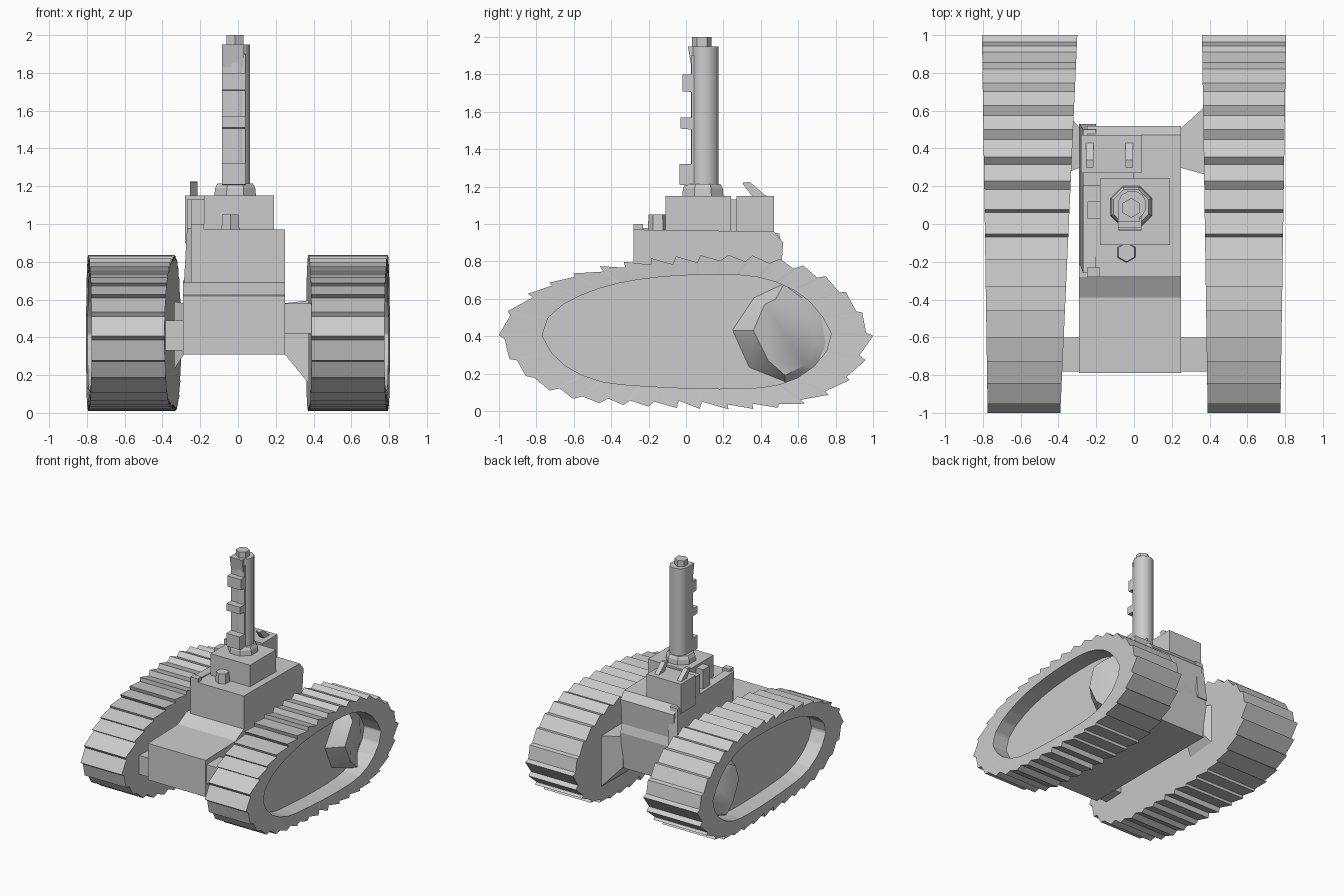
import bpy, bmesh, math, random
from mathutils import Vector

random.seed(4)
cube = bpy.data.objects.get("Cube")
if cube:
    bpy.data.objects.remove(cube)

grey = bpy.data.materials.new("plain_grey")
grey.use_nodes = True
grey.diffuse_color = (0.6, 0.6, 0.6, 1)
grey.node_tree.nodes["Principled BSDF"].inputs["Base Color"].default_value = (0.6, 0.6, 0.6, 1)


def finish(name, bm, smooth=0):
    bmesh.ops.recalc_face_normals(bm, faces=bm.faces)
    mesh = bpy.data.meshes.new(name)
    bm.to_mesh(mesh)
    bm.free()
    mesh.materials.append(grey)
    obj = bpy.data.objects.new(name, mesh)
    bpy.context.collection.objects.link(obj)
    if smooth:
        bpy.ops.object.select_all(action='DESELECT')
        obj.select_set(True)
        bpy.context.view_layer.objects.active = obj
        bpy.ops.object.shade_smooth_by_angle(angle=math.radians(smooth))
    return obj


def loft(name, rings, smooth=0):
    """Join equal-length rings of points and cap both ends."""
    bm = bmesh.new()
    loops = [[bm.verts.new(p) for p in ring] for ring in rings]
    for a, b in zip(loops, loops[1:]):
        for i in range(len(a)):
            j = (i + 1) % len(a)
            bm.faces.new((a[i], a[j], b[j], b[i]))
    bm.faces.new(loops[0])
    bm.faces.new(loops[-1])
    return finish(name, bm, smooth)


def box(name, x, y, z):
    rect = [(x[0], y[0]), (x[1], y[0]), (x[1], y[1]), (x[0], y[1])]
    return loft(name, [[(*p, h) for p in rect] for h in z])


def prism(name, x, profile):
    """Extrude a y-z profile across x."""
    return loft(name, [[(h, *p) for p in profile] for h in x])


def turned(name, cx, cy, steps, sides, smooth=0):
    """Stack of regular polygons given as (radius, height)."""
    angles = [2 * math.pi * (i + 0.5) / sides for i in range(sides)]
    return loft(name, [[(cx + r * math.cos(a), cy + r * math.sin(a), z) for a in angles]
                       for r, z in steps], smooth)


# Track outline: closed curve through a few points, resampled evenly
control = [Vector(p) for p in (
    (-1, .39), (-.91, .58), (-.62, .73), (-.25, .81), (.2, .835), (.52, .81), (.78, .7),
    (.94, .53), (1, .37), (.88, .17), (.64, .04), (.25, .01), (-.3, .03), (-.62, .07), (-.86, .19))]
dense = []
for i in range(len(control)):
    p0, p1, p2, p3 = (control[(i + k - 1) % len(control)] for k in range(4))
    for s in range(12):
        t = s / 12
        dense.append(p1 + (p2 - p0) * t / 2 + (p0 * 2 - p1 * 5 + p2 * 4 - p3) * t * t / 2
                     + (p1 * 3 - p0 - p2 * 3 + p3) * t ** 3 / 2)
TEETH = 34
lengths = [0]
for a, b in zip(dense, dense[1:] + dense[:1]):
    lengths.append(lengths[-1] + (b - a).length)


def along(f):
    d = (f % 1) * lengths[-1]
    k = max(i for i in range(len(dense)) if lengths[i] <= d)
    return dense[k].lerp(dense[(k + 1) % len(dense)], (d - lengths[k]) / (lengths[k + 1] - lengths[k]))


centre = Vector((0.02, 0.42))
base, tread = [], []
for i in range(TEETH):
    depth = random.uniform(0.025, 0.045)
    for shift, drop in ((0, depth), (0.13, 0)):
        p = along((i + shift + random.uniform(-0.06, 0.06)) / TEETH)
        base.append(p)
        tread.append(p + (centre - p).normalized() * drop)

for side, label, near, slope in ((1, "left", .375, -.015), (-1, "right", .345, -.045)):
    # Ring order: inner cap, outer rim, pocket lip, pocket floor
    pocket = [Vector((centre.x + (p.x - centre.x) * .77, .43 + (p.y - .43) * .74)) for p in base]
    rings = [[(side * (near + slope * p.x), *p) for p in tread],
             [(side * (.79 + .015 * p.x), *p) for p in tread],
             [(side * (.785 + .015 * p.x), *p) for p in pocket],
             [(side * .64, *p) for p in pocket]]
    loft(label + "_track", rings)

    # Angular drive wheel wedged in the rear of the pocket
    rim = [(.24, .43), (.36, .61), (.53, .69), (.74, .54), (.77, .36), (.7, .21), (.53, .15), (.33, .23)]
    face = [(.36, .43), (.42, .57), (.48, .6), (.66, .5), (.7, .37), (.64, .25), (.53, .19), (.44, .27)]
    height = [.75, .76, .74, .68, .66, .67, .75, .75]
    loft(label + "_drive_wheel", [[(side * .63, *p) for p in rim],
                                  [(side * h, *p) for p, h in zip(face, height)]], 40)

    # Axle arms, flared towards the track at the rear
    hull_side = .24 if side > 0 else .28
    lift = 0 if side > 0 else -.09
    box(label + "_front_axle", (side * hull_side, side * .45), (-.78, -.6), (.42 + lift, .58 + lift))
    loft(label + "_rear_axle", [
        [(side * x, y, z) for y, z in ((a, c), (b, c), (b, d), (a, d))]
        for x, a, b, c, d in ((hull_side, .3, .5, .32, .58), (.42, .25, .66, .1, .6))])

# Hull and superstructure
prism("hull", (-.29, .25), [(-.79, .31), (.49, .31), (.52, .62), (.5, .7),
                            (-.28, .69), (-.39, .63), (-.79, .62)])
prism("upper_deck", (-.25, .25), [(-.28, .66), (.5, .66), (.52, .9), (.47, .96), (-.28, .97)])
loft("side_panel", [[(-.29, -.2, .62), (-.2, -.2, .62), (-.2, .53, .62), (-.29, .53, .62)],
                    [(-.27, -.26, .98), (-.2, -.26, .98), (-.2, .5, .95), (-.27, .5, .95)]])
box("turret_block", (-.18, .19), (-.11, .24), (.96, 1.15))
box("rear_box", (-.28, .04), (.27, .47), (.9, 1.15))
box("turret_link", (-.27, .0), (.2, .29), (.96, 1.13))
box("turret_tab", (-.245, -.17), (.03, .12), (.96, 1.13))
box("deck_corner_stop", (-.25, -.18), (-.28, -.23), (.96, 1.0))
turned("deck_knob", -.04, -.15, [(.055, .96), (.05, 1.05)], 6)

# Fins on the rear box
for i, x in enumerate((-.235, -.025)):
    prism("rear_fin_%d" % (i + 1), (x - .02, x + .02), [(.36, 1.14), (.44, 1.14), (.34, 1.225), (.3, 1.22)])

# Upright barrel with its collar, tip and front lugs
turned("barrel_collar", -.015, .09, [(.12, 1.14), (.115, 1.19), (.1, 1.215)], 8)
turned("barrel", -.01, .1, [(.077, 1.2), (.077, 1.95)], 12, 35)
turned("barrel_tip", -.015, .085, [(.052, 1.94), (.052, 2.0)], 6)
for name, top, bottom, reach in (("upper_lug", 1.8, 1.7, -.02), ("middle_lug", 1.57, 1.5, -.03),
                                 ("foot_lug", 1.32, 1.2, -.035)):
    prism(name, (-.085, .04), [(reach, bottom + .01), (.09, bottom), (.09, top), (reach, top)])
prism("barrel_top_lug", (-.085, .03), [(.03, 1.83), (.09, 1.8), (.09, 1.95), (.01, 1.95)])
prism("barrel_rail", (-.085, .04), [(.03, 1.2), (.1, 1.2), (.1, 1.9), (.03, 1.9)])
